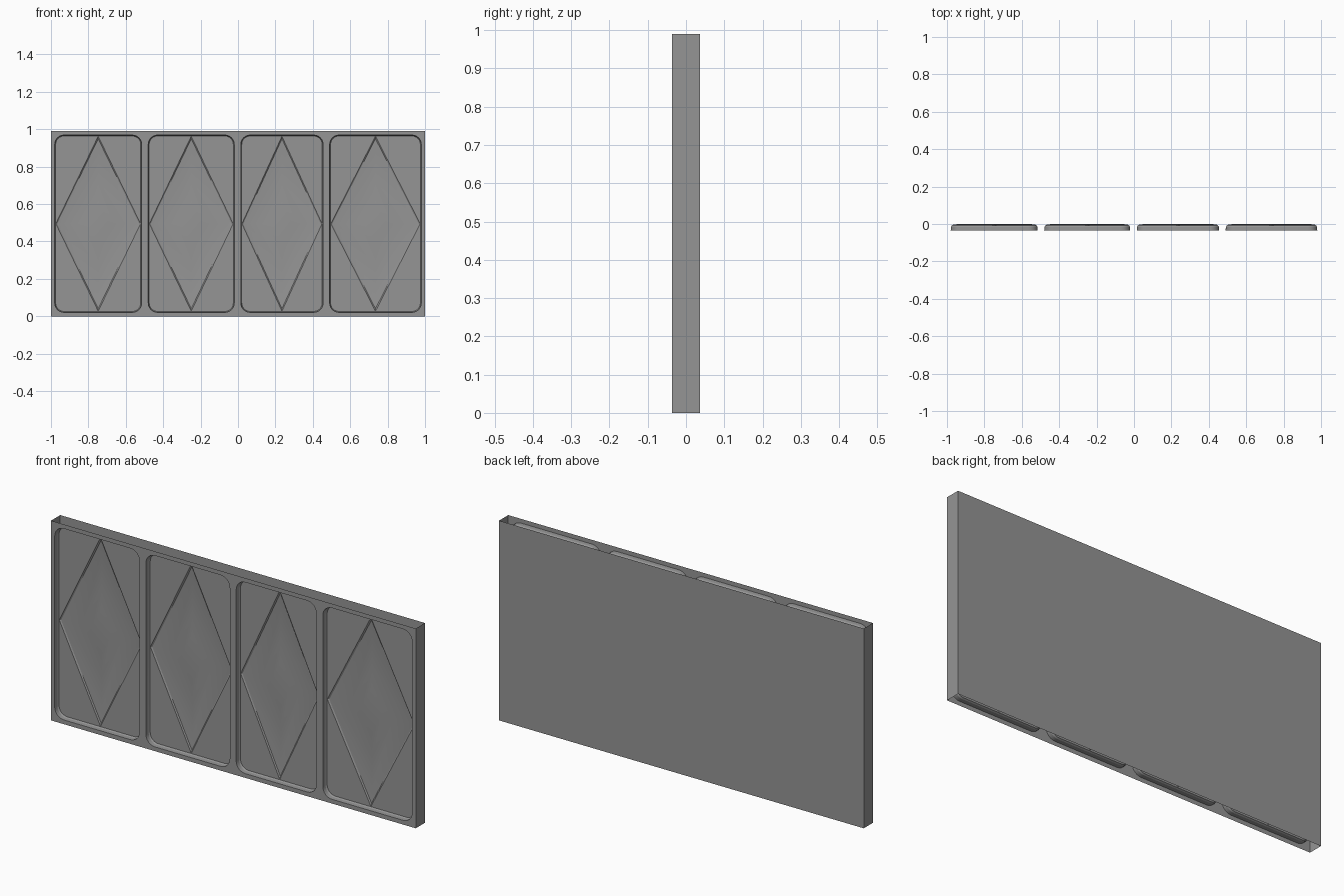
import bpy, bmesh, math

cube = bpy.data.objects.get("Cube")
if cube:
    bpy.data.objects.remove(cube)

HEIGHT, DEPTH = 0.99, 0.036
MID = HEIGHT / 2
FLOOR = -0.009
PANELS = [(-0.98, -0.515), (-0.48, -0.02), (0.015, 0.455), (0.49, 0.98)]

grey = bpy.data.materials.new("grey")
grey.use_nodes = True
grey.diffuse_color = (0.3, 0.3, 0.3, 1)
grey.node_tree.nodes["Principled BSDF"].inputs["Base Color"].default_value = (0.3, 0.3, 0.3, 1)


def finish(bm, name, angle):
    mesh = bpy.data.meshes.new(name)
    bm.to_mesh(mesh)
    bm.free()
    mesh.materials.append(grey)
    obj = bpy.data.objects.new(name, mesh)
    bpy.context.collection.objects.link(obj)
    bpy.ops.object.select_all(action="DESELECT")
    obj.select_set(True)
    bpy.context.view_layer.objects.active = obj
    bpy.ops.object.shade_smooth_by_angle(angle=math.radians(angle))


def ring(bm, points, y):
    return [bm.verts.new((x, y, z)) for x, z in points]


def bridge(bm, outer, inner):
    n = len(outer)
    for i in range(n):
        j = (i + 1) % n
        bm.faces.new((outer[i], outer[j], inner[j], inner[i]))


def fill_between(bm, *rings):
    edges = []
    for r in rings:
        for a, b in zip(r, r[1:] + r[:1]):
            edges.append(bm.edges.get((a, b)) or bm.edges.new((a, b)))
    bmesh.ops.triangle_fill(bm, edges=edges, use_beauty=True, normal=(0, -1, 0))


def rounded(cx, half_w, half_h, radius, steps=6):
    points = []
    for corner, (sx, sz) in enumerate([(1, 1), (-1, 1), (-1, -1), (1, -1)]):
        for k in range(steps + 1):
            a = math.pi / 2 * (corner + k / steps)
            points.append((cx + sx * (half_w - radius) + radius * math.cos(a),
                           MID + sz * (half_h - radius) + radius * math.sin(a)))
    return points


def diamond(cx, half_w, half_h):
    return [(cx + half_w, MID), (cx, MID + half_h), (cx - half_w, MID), (cx, MID - half_h)]


# Front sheet with rounded recesses, each holding a sunken diamond
bm = bmesh.new()
border = ring(bm, [(1, 0), (1, HEIGHT), (-1, HEIGHT), (-1, 0)], -DEPTH)
rims = []
for left, right in PANELS:
    cx, half_w, half_h = (left + right) / 2, (right - left) / 2, 0.474
    walls = [ring(bm, rounded(cx, half_w - d, half_h - d, 0.05 - d), y)
             for d, y in [(0, -DEPTH), (0.001, -0.016), (0.005, FLOOR)]]
    rims.append(walls[0])
    for outer, inner in zip(walls, walls[1:]):
        bridge(bm, outer, inner)
    # Diamond slopes down, then rises to a low flat centre
    steps = [ring(bm, diamond(cx, s * (half_w - 0.006), s * (half_h - 0.006)), y)
             for s, y in [(1, FLOOR), (0.97, -0.004), (0.85, 0), (0.48, 0), (0.25, -0.004)]]
    fill_between(bm, walls[-1], steps[0])
    for outer, inner in zip(steps, steps[1:]):
        bridge(bm, outer, inner)
    bm.faces.new(steps[-1])
fill_between(bm, border, *rims)
bmesh.ops.recalc_face_normals(bm, faces=bm.faces)
if sum(f.normal.y * f.calc_area() for f in bm.faces) > 0:
    bmesh.ops.reverse_faces(bm, faces=bm.faces)
finish(bm, "front_panel", 25)

# Side and back sheets; the top and bottom stay open
bm = bmesh.new()
low, high = [[bm.verts.new((x, y, z)) for x, y in
              [(1, -DEPTH), (1, DEPTH), (-1, DEPTH), (-1, -DEPTH)]] for z in (0, HEIGHT)]
for i in range(3):
    bm.faces.new((low[i], low[i + 1], high[i + 1], high[i]))
finish(bm, "side_and_back_shell", 25)
